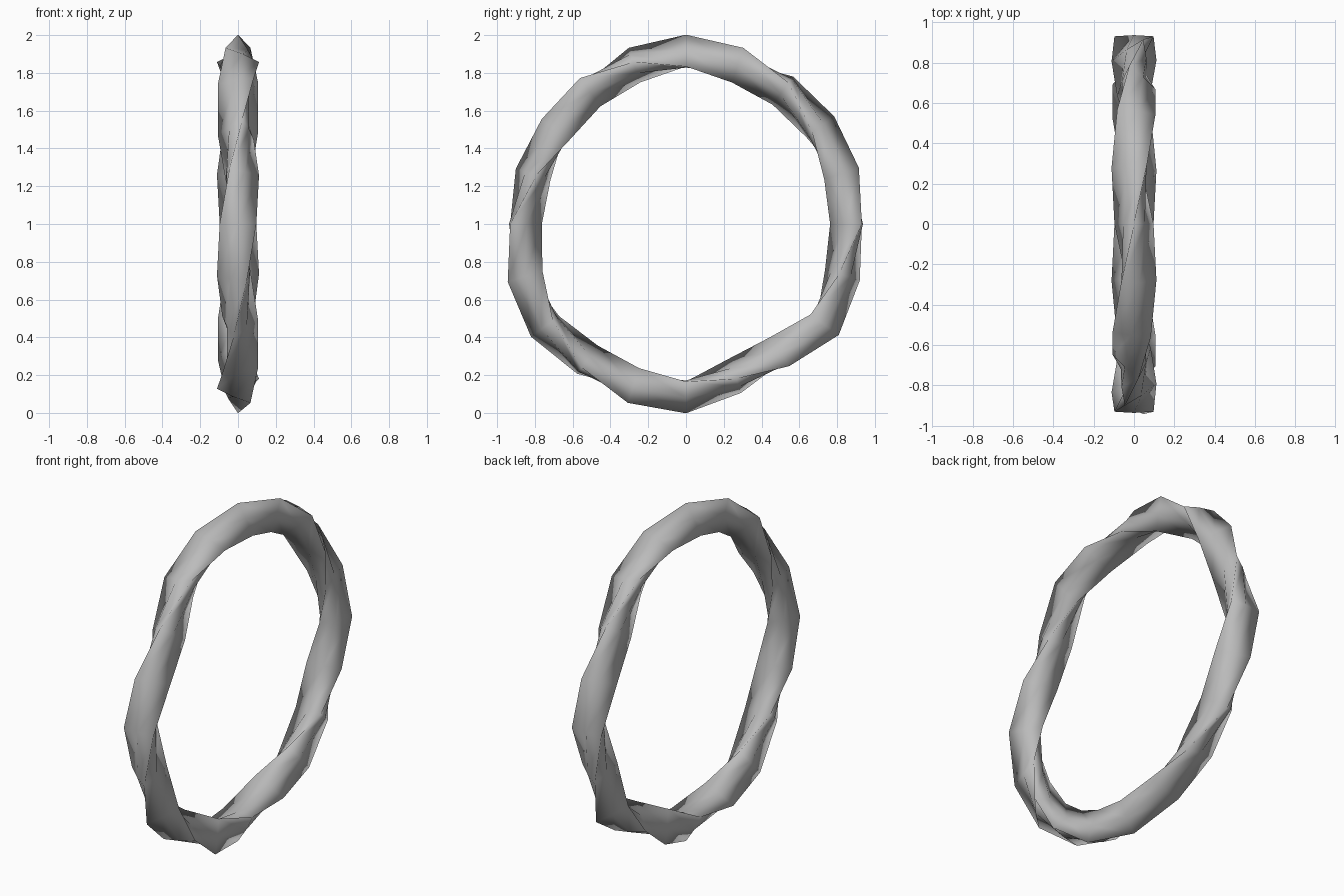
import bpy, bmesh, math

if "Cube" in bpy.data.objects:
    bpy.data.objects.remove(bpy.data.objects["Cube"])

STATIONS = 20      # segments around the ring
TURNS = 2          # full twists of the three-sided section
R = 0.89           # ring radius
RIDGE, SIDE = 0.112, 0.062   # section: ridge corners and middles of the sides

# slight hand-made wobble of the ring radius, clockwise from the top
wobble = [0, 0, 0, -.03, -.03, -.015, -.025, 0, -.035, -.04,
          0, .015, .015, .015, 0, -.015, -.045, -.055, -.01, 0]

# Twisted ring: rounded-triangle section swept round a circle in the YZ plane
bm = bmesh.new()
rings = []
for i in range(STATIONS):
    t = 2 * math.pi * i / STATIONS
    ring = []
    for j in range(6):
        a = RIDGE if j % 2 == 0 else SIDE
        phi = TURNS * t + j * math.pi / 3
        r = R + wobble[i] + a * math.cos(phi)
        ring.append(bm.verts.new((a * math.sin(phi), r * math.sin(t), 1 + r * math.cos(t))))
    rings.append(ring)

for i in range(STATIONS):
    a, b = rings[i], rings[(i + 1) % STATIONS]
    for j in range(6):
        k = (j + 1) % 6
        bm.faces.new((a[j], a[k], b[k], b[j]))
bmesh.ops.recalc_face_normals(bm, faces=bm.faces)

# Smooth all the way round, ridges included
for f in bm.faces:
    f.smooth = True

mesh = bpy.data.meshes.new("twisted_ring")
bm.to_mesh(mesh)
bm.free()
obj = bpy.data.objects.new("twisted_ring", mesh)
bpy.context.collection.objects.link(obj)

# Darker grey metal
grey = bpy.data.materials.new("dark_grey")
grey.diffuse_color = (0.5, 0.5, 0.5, 1)
grey.use_nodes = True
grey.node_tree.nodes["Principled BSDF"].inputs["Base Color"].default_value = grey.diffuse_color
mesh.materials.append(grey)
